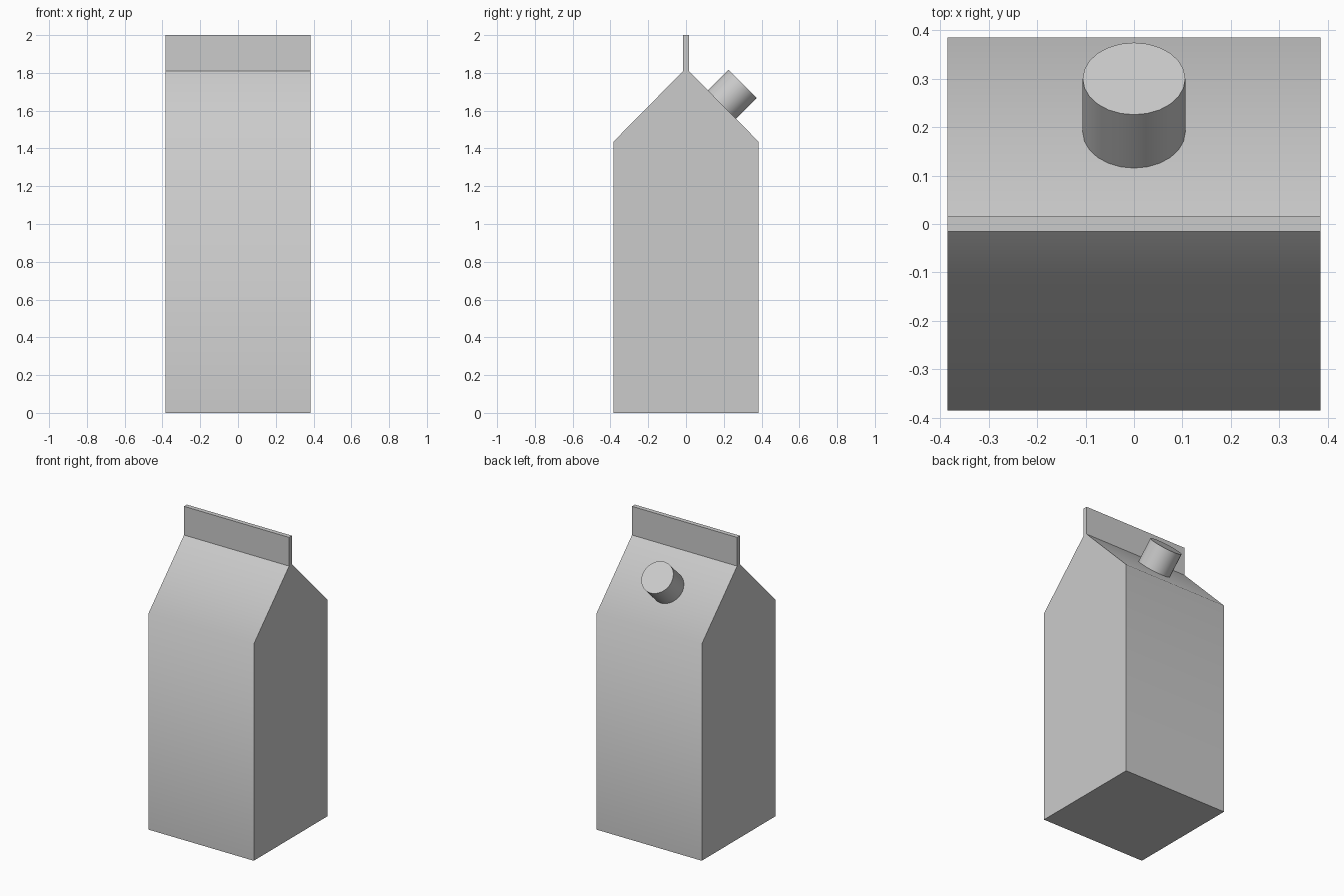
import bpy, bmesh, math
from mathutils import Matrix, Vector

if "Cube" in bpy.data.objects:
    bpy.data.objects.remove(bpy.data.objects["Cube"])

W = 0.385          # half width of the carton
FIN = 0.015        # half thickness of the top seal
SHOULDER, RIDGE, TOP = 1.435, 1.81, 2.0


def make_object(name, bm):
    bmesh.ops.recalc_face_normals(bm, faces=bm.faces[:])
    mesh = bpy.data.meshes.new(name)
    bm.to_mesh(mesh)
    bm.free()
    obj = bpy.data.objects.new(name, mesh)
    bpy.context.collection.objects.link(obj)
    return obj


# carton: gable profile with top seal, extruded across x
half = [(W, 0), (W, SHOULDER), (FIN, RIDGE), (FIN, TOP)]
profile = half + [(-y, z) for y, z in reversed(half)]
bm = bmesh.new()
side = bm.faces.new([bm.verts.new((-W, y, z)) for y, z in profile])
ext = bmesh.ops.extrude_face_region(bm, geom=[side], use_keep_orig=True)
moved = [g for g in ext["geom"] if isinstance(g, bmesh.types.BMVert)]
bmesh.ops.translate(bm, verts=moved, vec=(2 * W, 0, 0))
# only the shoulder folds are shaded softly
for f in bm.faces:
    f.smooth = True
for e in bm.edges:
    a, b = e.verts
    e.smooth = (abs(a.co.z - SHOULDER) < 1e-4 and abs(b.co.z - SHOULDER) < 1e-4
                and abs(a.co.x - b.co.x) > 0.1)
make_object("carton", bm)

# screw cap standing square on the rear slope
slope = math.atan2(RIDGE - SHOULDER, W - FIN)
normal = Vector((0, math.sin(slope), math.cos(slope)))
base = Vector((0, 0.19, RIDGE - (0.19 - FIN) * math.tan(slope)))
height = 0.155
bm = bmesh.new()
bmesh.ops.create_cone(
    bm, cap_ends=True, segments=24, radius1=0.106, radius2=0.106, depth=height,
    matrix=Matrix.Translation(base + normal * height / 2) @ Matrix.Rotation(-slope, 4, 'X'))
for f in bm.faces:
    f.smooth = True
for e in bm.edges:
    e.smooth = e.calc_face_angle(0) < math.radians(40)
make_object("cap", bm)
